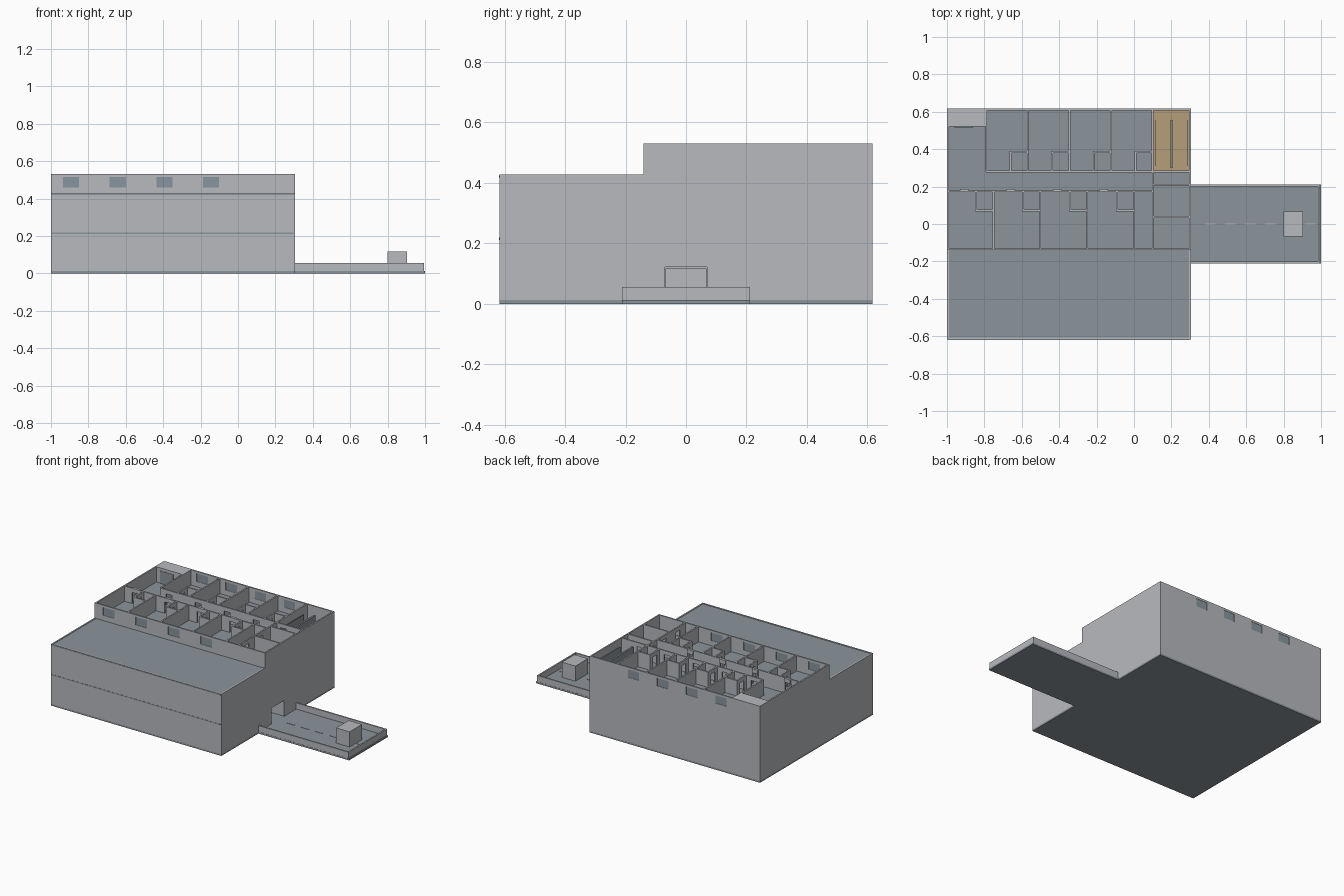
import bpy
import bmesh
from mathutils import Matrix, Vector

if "Cube" in bpy.data.objects:
    bpy.data.objects.remove(bpy.data.objects["Cube"])


def material(name, r, g, b):
    m = bpy.data.materials.new(name)
    m.diffuse_color = (r, g, b, 1)
    m.use_nodes = True
    m.node_tree.nodes["Principled BSDF"].inputs["Base Color"].default_value = m.diffuse_color
    return m


WALL = material("pale grey wall", 0.48, 0.49, 0.52)
SLATE = material("slate floor", 0.26, 0.30, 0.33)
GLASS = material("blue grey glass", 0.25, 0.30, 0.35)
TAN = material("tan stair floor", 0.47, 0.34, 0.19)
T = 0.010                       # wall thickness
L, R, F, B = -1.0, 0.305, -0.618, 0.618   # building footprint
STEP = -0.135                   # front of the upper storey
DECK, LOW, TOP = 0.424, 0.427, 0.53
DOOR_TOP = DECK + 0.078


def boxes(name, spans, mat):
    """One object from boxes given as (x0, x1, y0, y1, z0, z1)."""
    bm = bmesh.new()
    for x0, x1, y0, y1, z0, z1 in spans:
        centre = Vector(((x0 + x1) / 2, (y0 + y1) / 2, (z0 + z1) / 2))
        size = Matrix.Diagonal((x1 - x0, y1 - y0, z1 - z0, 1))
        bmesh.ops.create_cube(bm, size=1, matrix=Matrix.Translation(centre) @ size)
    mesh = bpy.data.meshes.new(name)
    bm.to_mesh(mesh)
    bm.free()
    mesh.materials.append(mat)
    ob = bpy.data.objects.new(name, mesh)
    bpy.context.collection.objects.link(ob)
    return ob


def wall(axis, at, a, b, z0, z1, holes=()):
    """Wall along an axis, centred on 'at', split around (from, to, low, high)."""
    parts, pos = [], a
    for h0, h1, low, high in sorted(holes):
        parts += [(pos, h0, z0, z1), (h0, h1, high, z1)]
        if low > z0:
            parts.append((h0, h1, z0, low))
        pos = h1
    parts.append((pos, b, z0, z1))
    lo, hi = at - T / 2, at + T / 2
    if axis == "x":
        return [(p, q, lo, hi, s, t) for p, q, s, t in parts]
    return [(lo, hi, p, q, s, t) for p, q, s, t in parts]


def door(c, w=0.045):
    return (c - w / 2, c + w / 2, DECK, DOOR_TOP)


H = T / 2
front_windows = [-0.892 + 0.249 * i for i in range(4)]
back_windows = [-0.70 + 0.223 * i for i in range(4)]


def panes(centres):
    return [(c - 0.043, c + 0.043, 0.46, 0.515) for c in centres]


# Floors: ground, middle, and the top deck that is also the front roof
boxes("ground_slab", [(L, R, F, B, 0, 0.012)], SLATE)
boxes("middle_floor", [(L + 0.006, R - 0.008, F - 0.001, B - 0.004, 0.211, 0.219)], SLATE)
boxes("top_deck", [(L + 0.008, R - 0.008, F + T, B - 0.004, 0.414, DECK)], SLATE)
boxes("roof_edge_strip", [(L + 0.006, R - 0.008, F - 0.001, F + 0.004, 0.418, 0.424)], SLATE)

# Outer walls, with the entrance in the right side
outer = wall("x", F + H, L, R, 0.012, LOW)
outer += wall("x", B - H, L, R, 0.012, TOP, panes(back_windows))
outer += wall("y", L + H, F, B, 0.012, LOW)
outer += wall("y", R - H, F, B, 0.012, LOW, [(-0.07, 0.07, 0.012, 0.122)])
boxes("outer_walls", outer, WALL)
upper = wall("x", STEP, L, R, LOW - 0.003, TOP, panes(front_windows))
upper += wall("y", L + H, STEP - H, B, LOW, TOP)
upper += wall("y", R - H, STEP - H, B, LOW, TOP)
boxes("upper_storey_walls", upper, WALL)

# Window glass
for label, y, xs in (("front", STEP, front_windows), ("back", B - H, back_windows)):
    boxes(label + "_window_glass",
          [(c - 0.043, c + 0.043, y - 0.003, y + 0.003, 0.46, 0.515) for c in xs], GLASS)

# Corridor walls with a doorway to each room
back_doors = [door(-0.72 + 0.222 * i) for i in range(4)]
front_doors = [door(-0.908 + 0.249 * i) for i in range(4)]
corridor = wall("x", 0.28, -0.79, R - T, DECK, TOP, back_doors + [door(0.155)])
corridor += wall("x", 0.175, L + T, 0.10, DECK, TOP, front_doors)
boxes("corridor_walls", corridor, WALL)
boxes("door_heads", [(a, b, 0.178, 0.188, DOOR_TOP, TOP) for a, b, _, _ in front_doors], WALL)

# Room partitions, each with a small washroom in the corner
rooms = wall("y", -0.79, 0.28, B - T, DECK, TOP)
for i in range(4):
    x = -0.568 + 0.2225 * i
    rooms += wall("y", x, 0.28, B - T, DECK, TOP)
    rooms += wall("y", x - 0.092, 0.28, 0.385, DECK, TOP, [door(0.335)])
    rooms += wall("x", 0.385, x - 0.097, x, DECK, TOP)
    x = -0.752 + 0.251 * i
    rooms += wall("y", x, STEP, 0.175, DECK, TOP)
    rooms += wall("y", x - 0.092, 0.072, 0.175, DECK, TOP, [door(0.122)])
    rooms += wall("x", 0.072, x - 0.097, x, DECK, TOP)
boxes("room_partitions", rooms, WALL)

# Service rooms at the right end
service = wall("y", 0.10, STEP, 0.28, DECK, TOP, [door(-0.05), door(0.10), door(0.235, 0.06)])
service += wall("y", 0.10, 0.28, B - T, DECK, TOP)
service += wall("x", 0.21, 0.10, R - T, DECK, TOP)
service += wall("x", 0.037, 0.10, R - T, DECK, TOP)
boxes("service_room_walls", service, WALL)

# Stairwell floor, dividing wall and rails
boxes("stair_floor", [(0.105, R - T, 0.285, B - T, DECK, DECK + 0.004)], TAN)
boxes("stair_divider", [(0.194, 0.206, 0.30, 0.555, DECK, 0.50)], SLATE)
boxes("stair_rails", [(x, x + 0.004, 0.31, 0.555, DECK, 0.48) for x in (0.112, 0.286)], SLATE)

# Closed shaft in the back left corner
boxes("corner_shaft", [(L + 0.002, -0.79, 0.52, B - 0.002, DECK, TOP)], WALL)
boxes("shaft_door", [(-0.96, -0.86, 0.517, 0.521, DECK, 0.51)], SLATE)

# Entrance passage inside the ground floor
boxes("entrance_passage", [(R - 0.10, R - T, y - H, y + H, 0.012, 0.211)
                           for y in (-0.075, 0.075)], WALL)

# Forecourt with low kerb walls and a dashed centre line
boxes("forecourt_slab", [(R, 1.0, -0.212, 0.212, 0, 0.012)], SLATE)
kerb = [(R, 0.995, y - H, y + H, 0.012, 0.055) for y in (-0.206, 0.206)]
kerb.append((0.985, 0.995, -0.21, 0.21, 0.012, 0.055))
boxes("forecourt_kerb", kerb, WALL)
boxes("lane_dashes", [(0.38 + 0.107 * i, 0.435 + 0.107 * i, -0.004, 0.004, 0.012, 0.015)
                      for i in range(6)], WALL)

# Gate booth
boxes("gate_booth", [(0.80, 0.903, -0.068, 0.068, 0.012, 0.117)], WALL)
